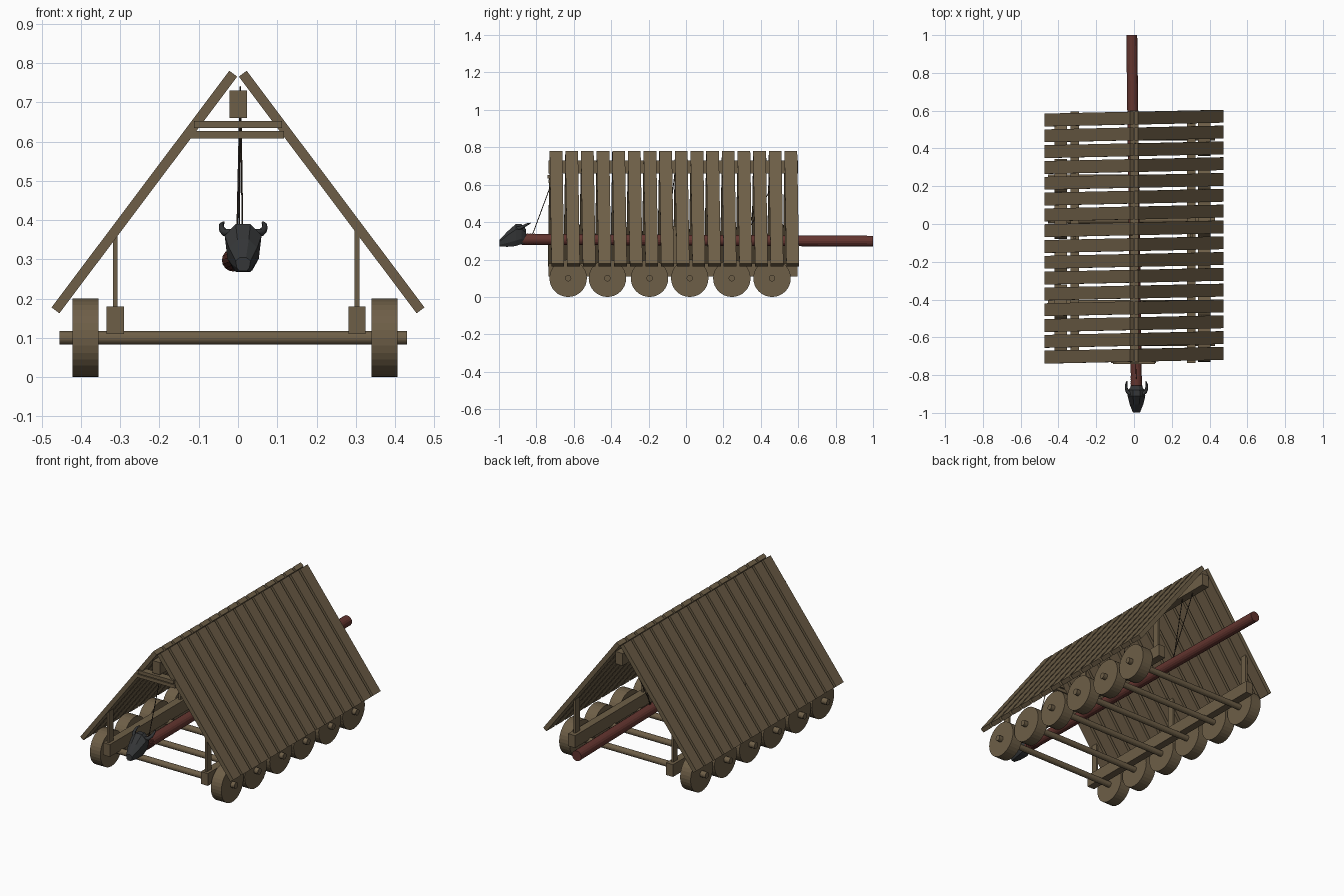
import bpy, bmesh, math
from mathutils import Vector

if "Cube" in bpy.data.objects:
    bpy.data.objects.remove(bpy.data.objects["Cube"], do_unlink=True)


def material(name, rgb):
    m = bpy.data.materials.new(name)
    m.use_nodes = True
    m.diffuse_color = (*rgb, 1)
    bsdf = next(n for n in m.node_tree.nodes if n.type == 'BSDF_PRINCIPLED')
    bsdf.inputs["Base Color"].default_value = (*rgb, 1)
    return m


wood = material("brown wood", (0.155, 0.113, 0.063))
red_wood = material("red wood", (0.125, 0.035, 0.028))
iron = material("dark iron", (0.035, 0.037, 0.039))
cord = material("dark rope", (0.035, 0.024, 0.016))


def finish(bm, name, mat):
    bmesh.ops.recalc_face_normals(bm, faces=bm.faces)
    me = bpy.data.meshes.new(name)
    bm.to_mesh(me)
    bm.free()
    me.materials.append(mat)
    ob = bpy.data.objects.new(name, me)
    bpy.context.collection.objects.link(ob)
    return ob


def box(name, lo, hi, mat=wood):
    lo, hi = Vector(lo), Vector(hi)
    bm = bmesh.new()
    bmesh.ops.create_cube(bm, size=1)
    for v in bm.verts:
        v.co = (lo + hi) / 2 + v.co * (hi - lo)
    return finish(bm, name, mat)


def rod(name, a, b, radius, mat, sides=16):
    a, b = Vector(a), Vector(b)
    bm = bmesh.new()
    bmesh.ops.create_cone(bm, cap_ends=True, segments=sides, radius1=radius,
                          radius2=radius, depth=(b - a).length)
    turn = (b - a).to_track_quat('Z', 'Y')
    for v in bm.verts:
        v.co = (a + b) / 2 + turn @ v.co
    return finish(bm, name, mat)


# Wheels and axles
for i, y in enumerate((-0.63, -0.42, -0.195, 0.02, 0.245, 0.46)):
    rod(f"axle_{i}", (-0.455, y, 0.1), (0.43, y, 0.1), 0.017, wood)
    for side, x in (("left", 0.373), ("right", -0.388)):
        rod(f"{side}_wheel_{i}", (x - 0.033, y, 0.1), (x + 0.033, y, 0.1), 0.1, wood, 32)

# Base beams with roof posts
for side, x in (("left", 0.303), ("right", -0.313)):
    box(f"{side}_base_beam", (x - 0.022, -0.735, 0.11), (x + 0.022, 0.595, 0.18))
    for i, y in enumerate((-0.7, -0.06, 0.55)):
        box(f"{side}_post_{i}", (x - 0.006, y - 0.02, 0.17), (x + 0.006, y + 0.02, 0.38))

# Ridge beam and front cross ties
box("ridge_beam", (-0.022, -0.735, 0.66), (0.023, 0.6, 0.73))
box("upper_cross_tie", (-0.112, -0.74, 0.634), (0.112, -0.7, 0.653))
box("lower_cross_tie", (-0.122, -0.735, 0.608), (0.117, -0.7, 0.627))


# Roof planks, slightly skewed along the ridge
def roof(name, sign):
    top, low = Vector((0.012 * sign, 0, 0.773)), Vector((0.465 * sign, 0, 0.170))
    along = (low - top).normalized()
    half = Vector((along.z, 0, -along.x)) * 0.0125
    bm = bmesh.new()
    for i in range(16):
        y = -0.695 + i * 0.0837
        rings = []
        for end, shift in ((top, 0), (low, 0.01 * sign)):
            rings.append([bm.verts.new(end + half * t + Vector((0, y + shift + w, 0)))
                          for t, w in ((1, -0.034), (1, 0.034), (-1, 0.034), (-1, -0.034))])
        a, b = rings
        bm.faces.new(a)
        bm.faces.new(b[::-1])
        for k in range(4):
            n = (k + 1) % 4
            bm.faces.new((a[k], b[k], b[n], a[n]))
    finish(bm, name, wood)


roof("left_roof_planks", 1)
roof("right_roof_planks", -1)

# Ram log
tail, tip = Vector((-0.012, 1, 0.298)), Vector((0.013, -0.88, 0.308))
rod("ram_log", tail, tip, 0.029, red_wood)


def on_log(y):
    return tail.lerp(tip, (1 - y) / 1.88)


# Suspension ropes and their wraps round the log
for i, (top_y, log_y) in enumerate(((-0.67, -0.82), (-0.05, -0.1), (0.54, 0.32), (0.43, 0.33))):
    p = on_log(log_y)
    rod(f"rope_{i}", (0.006, top_y, 0.74), p + Vector((0, 0, 0.028)), 0.0022, cord, 6)
for i in range(5):
    p = on_log(-0.81 - i * 0.012)
    rod(f"rope_wrap_{i}", p - Vector((0, 0.004, 0)), p + Vector((0, 0.004, 0)), 0.031, red_wood)

# Horned head: lofted sections of (y, bottom, top, half width)
sections = ((-0.855, 0.285, 0.362, 0.026), (-0.88, 0.283, 0.39, 0.043),
            (-0.91, 0.272, 0.39, 0.047), (-0.955, 0.268, 0.35, 0.036),
            (-0.997, 0.27, 0.305, 0.019))
cx = 0.013
bm = bmesh.new()
loops = []
for y, lo, hi, w in sections:
    outline = ((0.4, 1), (1, 0.5), (0.85, -0.5), (0.5, -1),
               (-0.5, -1), (-0.85, -0.5), (-1, 0.5), (-0.4, 1))
    loops.append([bm.verts.new((cx + w * u, y, (lo + hi) / 2 + (hi - lo) / 2 * v))
                  for u, v in outline])
for a, b in zip(loops, loops[1:]):
    for k in range(8):
        n = (k + 1) % 8
        bm.faces.new((a[k], a[n], b[n], b[k]))
bm.faces.new(loops[0])
bm.faces.new(loops[-1])
finish(bm, "ram_head", iron)

# Horns sweep out and back
for side, sign in (("left", 1), ("right", -1)):
    cu = bpy.data.curves.new(f"{side}_horn", 'CURVE')
    cu.dimensions = '3D'
    cu.bevel_depth = 0.01
    cu.bevel_resolution = 1
    cu.use_fill_caps = True
    path = ((0.03, -0.9, 0.368, 1), (0.046, -0.89, 0.368, 1), (0.054, -0.872, 0.376, 0.85),
            (0.055, -0.85, 0.388, 0.65), (0.05, -0.832, 0.394, 0.3))
    sp = cu.splines.new('POLY')
    sp.points.add(len(path) - 1)
    for pt, (x, y, z, r) in zip(sp.points, path):
        pt.co = (cx + sign * x, y, z, 1)
        pt.radius = r
    cu.materials.append(iron)
    bpy.context.collection.objects.link(bpy.data.objects.new(f"{side}_horn", cu))
